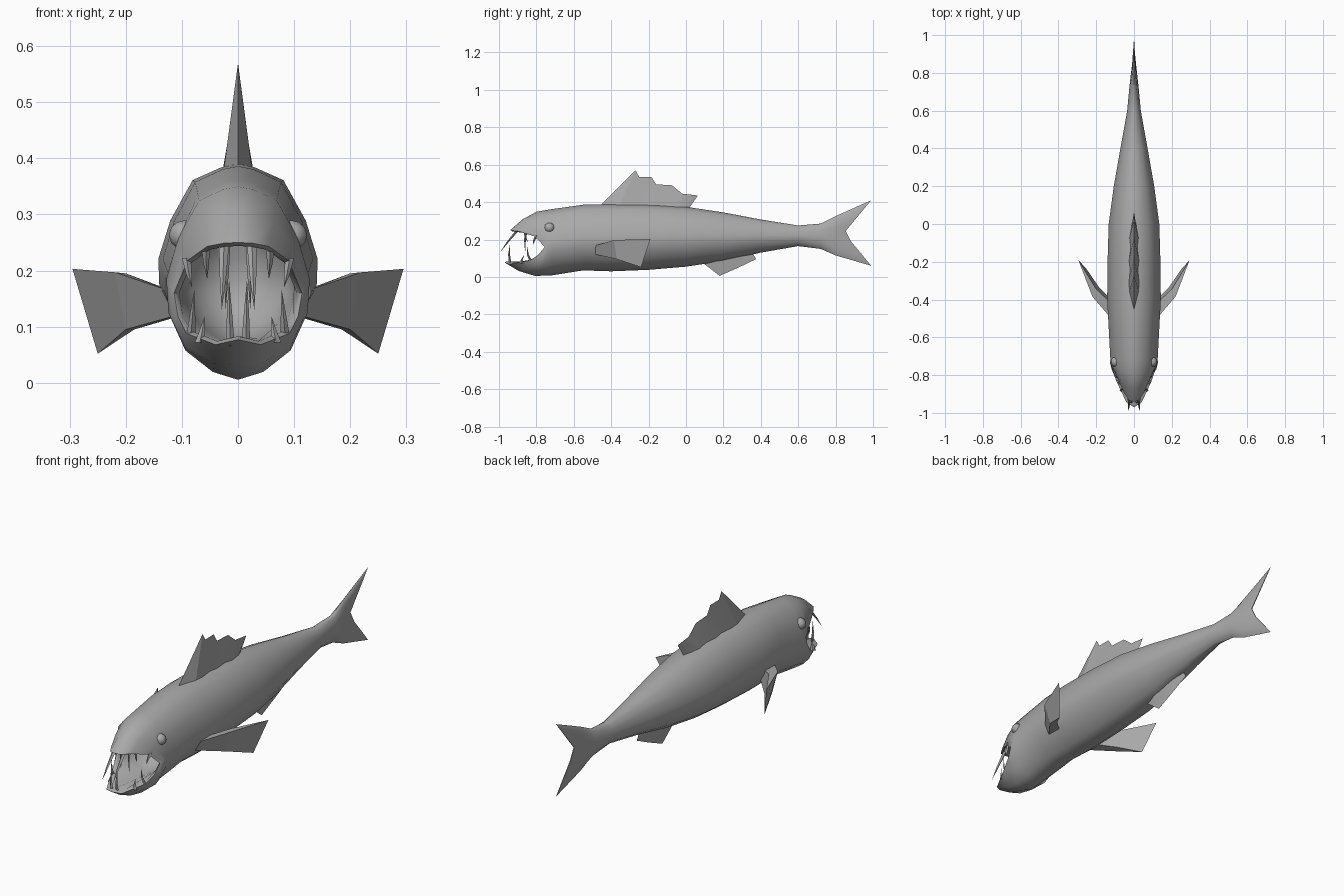
import bpy, bmesh, math
from mathutils import Vector

if "Cube" in bpy.data.objects:
    bpy.data.objects.remove(bpy.data.objects["Cube"])

grey = bpy.data.materials.new("fish grey")
grey.diffuse_color = (0.4, 0.4, 0.4, 1)
grey.use_nodes = True
grey.node_tree.nodes["Principled BSDF"].inputs["Base Color"].default_value = grey.diffuse_color


def make(name, verts, faces, angle=40):
    me = bpy.data.meshes.new(name)
    me.from_pydata([tuple(v) for v in verts], [], faces)
    bm = bmesh.new()
    bm.from_mesh(me)
    bmesh.ops.remove_doubles(bm, verts=bm.verts, dist=0.0002)
    bmesh.ops.recalc_face_normals(bm, faces=bm.faces)
    bm.to_mesh(me)
    bm.free()
    me.materials.append(grey)
    ob = bpy.data.objects.new(name, me)
    bpy.context.collection.objects.link(ob)
    bpy.ops.object.select_all(action='DESELECT')
    ob.select_set(True)
    bpy.context.view_layer.objects.active = ob
    bpy.ops.object.shade_smooth_by_angle(angle=math.radians(angle))
    return ob


# Half cross-section from back ridge to keel: (width fraction, height fraction)
HALF = [(0, 1), (.2, .985), (.57, .92), (.85, .72), (1, .53),
        (.985, .37), (.7, .17), (.35, .06), (0, 0)]
# Half mouth opening, from snout round the corner to the chin
LIP = [Vector(p) for p in [
    (0, -.94, .25), (.025, -.935, .249), (.055, -.89, .243), (.09, -.81, .218),
    (.114, -.755, .16), (.107, -.79, .118), (.092, -.835, .088),
    (.04, -.945, .068), (0, -.97, .077)]]
# Body stations: y, half width, bottom, top
STATIONS = [(-.72, .125, .008, .362), (-.55, .134, .035, .386), (-.4, .142, .03, .39),
            (-.2, .14, .038, .388), (0, .134, .055, .375), (.2, .107, .085, .345),
            (.4, .072, .13, .307), (.6, .036, .165, .275), (.72, .025, .15, .285),
            (.8, .016, .115, .325)]


def section(y, w, zb, zt):
    return [Vector((u * w, y, zb + v * (zt - zb))) for u, v in HALF]


# Rings run from throat, out over the lip, and back along the skin to the tail
neck = section(*STATIONS[0])
halves = [section(-.56, .03, .14, .22), section(-.6, .085, .09, .29),
          section(-.7, .1, .065, .3)]
halves.append([Vector((p.x * .92, p.y + .012, .16 + (p.z - .16) * .93)) for p in LIP])
halves.append(LIP)
for t in (.3, .65):
    bulge = .03 * math.sin(math.pi * t)
    halves.append([a.lerp(b, t) + Vector((u * .25, 0, 2 * v - 1)) * bulge
                   for a, b, (u, v) in zip(LIP, neck, HALF)])
halves += [section(*s) for s in STATIONS]
halves.append([Vector((u * .002, .845 + .145 * abs(2 * v - 1), .06 + .35 * v))
               for u, v in HALF])

verts, faces = [], []
n = 16
for h in halves:
    verts += h + [Vector((-p.x, p.y, p.z)) for p in h[7:0:-1]]
for r in range(len(halves) - 1):
    for k in range(n):
        a, b = r * n + k, r * n + (k + 1) % n
        faces.append((a, b, b + n, a + n))
for base in (0, (len(halves) - 1) * n):      # close the throat and tail edge
    for k in range(8):
        q = [base + k, base + k + 1, base + (15 - k) % n, base + (16 - k) % n]
        faces.append(list(dict.fromkeys(q)))
make("body", verts, faces, 50)


def ridge_fin(name, base, edge):
    """Fin on the centre line: base points (y, z, half width), edge points (y, z)."""
    m = len(base)
    vs = [(w, y, z) for y, z, w in base] + [(-w, y, z) for y, z, w in base]
    vs += [(0, y, z) for y, z in edge]
    fs = []
    for i in range(m - 1):
        fs += [(i, i + 1, 2 * m + i + 1, 2 * m + i),
               (m + i, m + i + 1, 2 * m + i + 1, 2 * m + i),
               (i, i + 1, m + i + 1, m + i)]
    tri = []
    for f in fs:                             # drop corners that coincide
        keep = []
        for i in f:
            if all((Vector(vs[i]) - Vector(vs[j])).length > .0002 for j in keep):
                keep.append(i)
        if len(keep) > 2:
            tri.append(keep)
    make(name, vs, tri, 15)


ridge_fin("dorsal_fin",
          [(-.46, .38, 0), (-.36, .375, .026), (-.31, .375, .028), (-.25, .375, .022),
           (-.2, .375, .028), (-.14, .37, .02), (-.08, .37, .025), (-.03, .365, .016),
           (.015, .365, 0)],
          [(-.46, .38), (-.27, .57), (-.25, .535), (-.185, .535), (-.16, .495),
           (-.075, .49), (-.02, .445), (.025, .44), (.063, .435)])
ridge_fin("anal_fin",
          [(.09, .09, 0), (.16, .1, .014), (.26, .12, .014), (.35, .14, 0)],
          [(.09, .075), (.18, .006), (.28, .05), (.375, .095)])

# Pectoral fins: thick at the root, tapering to a sharp trailing edge
OUT = [(.125, -.495, .165), (.22, -.385, .197), (.295, -.19, .203),
       (.25, -.24, .052), (.2, -.37, .095), (.11, -.485, .12)]
BACK = [(.12, -.42, .165), (.2, -.345, .195), OUT[2], OUT[3],
        (.185, -.335, .095), (.1, -.42, .12)]

# Fangs and small teeth: root, tip, radius
TEETH = [((.025, -.905, .245), (.029, -.995, .13), .009),
         ((.014, -.94, .066), (.016, -.94, .185), .008),
         ((.058, -.86, .245), (.055, -.845, .185), .008),
         ((.068, -.88, .072), (.06, -.865, .118), .009),
         ((.084, -.83, .085), (.078, -.85, .165), .008),
         ((.092, -.80, .222), (.082, -.815, .17), .008),
         ((.02, -.85, .275), (.022, -.86, .13), .008)]

for side, s in (("right", 1), ("left", -1)):
    pts = [(s * x, y, z) for x, y, z in OUT + BACK]
    fs = [(0, 1, 4, 5), (1, 2, 3, 4), (6, 7, 10, 11), (7, 2, 3, 10),
          (0, 1, 7, 6), (1, 2, 7), (5, 4, 10, 11), (4, 3, 10), (0, 5, 11, 6)]
    make(side + "_pectoral_fin", pts[:8] + [pts[2], pts[3]] + pts[10:], fs, 15)

    # Four-sided curved spikes
    tv, tf = [], []
    for root, tip, r in TEETH:
        root, tip = Vector(root), Vector(tip)
        mid = root.lerp(tip, .5) + Vector((0, -.006, -.004))
        o = len(tv)
        for c, rad in ((root, r), (mid, r * .6)):
            tv += [(s * (c.x + dx * rad), c.y + dy * rad, c.z)
                   for dx, dy in ((1, 0), (0, 1), (-1, 0), (0, -1))]
        tv.append((s * tip.x, tip.y, tip.z))
        for k in range(4):
            j = (k + 1) % 4
            tf += [(o + k, o + j, o + 4 + j, o + 4 + k), (o + 4 + k, o + 4 + j, o + 8)]
        tf.append((o, o + 1, o + 2, o + 3))
    make(side + "_teeth", tv, tf, 30)

    # Eye
    bpy.ops.mesh.primitive_uv_sphere_add(segments=10, ring_count=6, radius=.028,
                                         location=(s * .095, -.73, .263),
                                         rotation=(0, math.pi / 2, 0))
    eye = bpy.context.object
    eye.name = side + "_eye"
    eye.data.materials.append(grey)
    bpy.ops.object.shade_smooth_by_angle(angle=math.radians(60))
